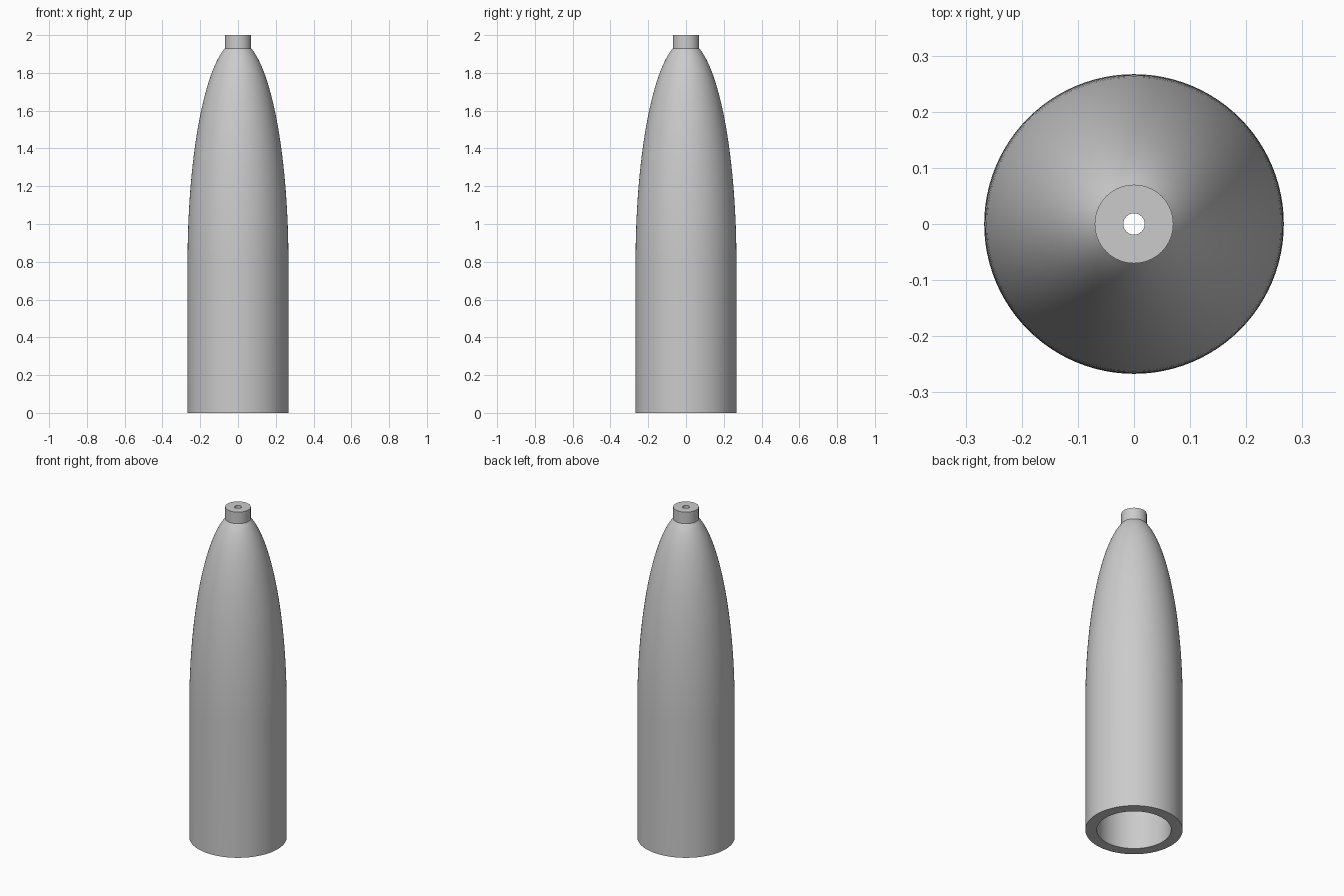
import bpy
import bmesh
import math

SEGMENTS = 96
SHOULDER_Z = 0.8


def ogive(radius, height, z_end, steps):
    """Elliptical nose curve from the shoulder up to z_end, as (radius, z)."""
    end = math.asin((z_end - SHOULDER_Z) / height)
    angles = [end * i / steps for i in range(steps + 1)]
    return [(radius * math.cos(a), SHOULDER_Z + height * math.sin(a)) for a in angles]


def lathe(name, profile, material):
    """Revolve a closed (radius, z) profile about the z axis."""
    mesh = bpy.data.meshes.new(name)
    bm = bmesh.new()
    verts = [bm.verts.new((r, 0, z)) for r, z in profile]
    edges = [bm.edges.new((v, verts[i - 1])) for i, v in enumerate(verts)]
    bmesh.ops.spin(bm, geom=verts + edges, cent=(0, 0, 0), axis=(0, 0, 1),
                   angle=math.tau, steps=SEGMENTS)
    bmesh.ops.remove_doubles(bm, verts=bm.verts, dist=0.0001)
    bmesh.ops.recalc_face_normals(bm, faces=bm.faces)
    bm.to_mesh(mesh)
    bm.free()
    mesh.materials.append(material)
    obj = bpy.data.objects.new(name, mesh)
    bpy.context.collection.objects.link(obj)
    bpy.ops.object.select_all(action='DESELECT')
    obj.select_set(True)
    bpy.context.view_layer.objects.active = obj
    bpy.ops.object.shade_smooth_by_angle(angle=math.radians(30))
    return obj


default_cube = bpy.data.objects.get("Cube")
if default_cube:
    bpy.data.objects.remove(default_cube)

grey = bpy.data.materials.new("light grey")
grey.use_nodes = True
colour = (0.6, 0.6, 0.6, 1)
grey.diffuse_color = colour
grey.node_tree.nodes["Principled BSDF"].inputs["Base Color"].default_value = colour

# Outer wall with its rounded nose and the short straight collar
outer = [(0.267, 0)] + ogive(0.267, 1.171, 1.93, 32) + [(0.07, 2)]

# Inner cavity, narrowing to the small bore through the collar
inner = [(0.204, 0)] + ogive(0.204, 1.07, 1.865, 32) + [(0.019, 2)]

lathe("hollow_shell", outer + inner[::-1], grey)
